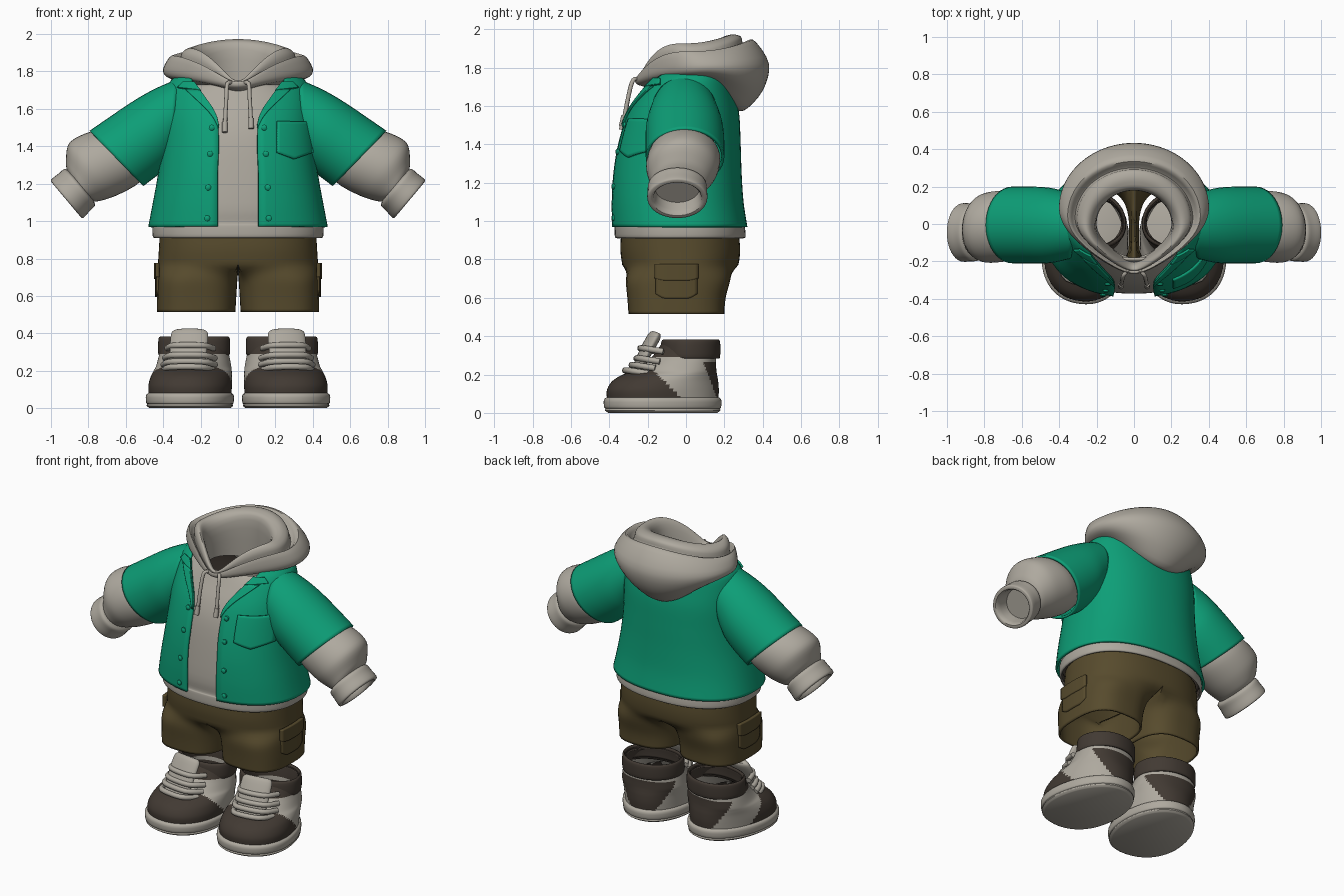
import bpy, bmesh
from math import sin, cos, pi, radians, asin
from mathutils import Vector, Matrix

cube = bpy.data.objects.get("Cube")
if cube:
    bpy.data.objects.remove(cube, do_unlink=True)


def material(name, rgb):
    m = bpy.data.materials.new(name)
    m.use_nodes = True
    m.diffuse_color = (*rgb, 1)
    bsdf = next(n for n in m.node_tree.nodes if n.type == 'BSDF_PRINCIPLED')
    bsdf.inputs["Base Color"].default_value = (*rgb, 1)
    return m


green = material("shirt green", (.004, .345, .185))
grey = material("warm grey", (.425, .397, .345))
olive = material("olive", (.095, .07, .026))
brown = material("dark brown", (.054, .042, .033))


def dense(rows, k=4):
    """Smoothly interpolate a short table of section parameters."""
    out, last = [], len(rows) - 1
    for i in range(last):
        group = list(zip(rows[max(i - 1, 0)], rows[i], rows[i + 1], rows[min(i + 2, last)]))
        for s in range(k):
            t = s / k
            out.append([.5 * (2 * b + (c - a) * t + (2 * a - 5 * b + 4 * c - d) * t * t
                              + (3 * b - a - 3 * c + d) * t ** 3) for a, b, c, d in group])
    return out + [list(rows[-1])]


def power(v, p):
    return (1 if v >= 0 else -1) * abs(v) ** (2 / p)


def loft(name, rows, mats, closed=True, caps=False, thick=0, offset=-1, mirror=False,
         lining=0, rule=None, skip=None, move=None):
    """Skin a list of point rings; rings run counter-clockwise along the loft direction."""
    bm = bmesh.new()
    grid = [[bm.verts.new(p) for p in row] for row in rows]
    n = len(rows[0])
    for i in range(len(rows) - 1):
        for j in range(n if closed else n - 1):
            if skip and skip(i, j):
                continue
            k = (j + 1) % n
            bm.faces.new((grid[i][j], grid[i][k], grid[i + 1][k], grid[i + 1][j]))
    if caps:
        bm.faces.new(grid[0][::-1])
        bm.faces.new(grid[-1])
    bmesh.ops.delete(bm, geom=[v for v in bm.verts if not v.link_faces], context='VERTS')
    if rule:
        for f in bm.faces:
            f.material_index = rule(f.calc_center_median())
    me = bpy.data.meshes.new(name)
    bm.to_mesh(me)
    bm.free()
    for m in mats:
        me.materials.append(m)
    if move:
        me.transform(move)
    me.shade_smooth()
    me.set_sharp_from_angle(angle=radians(45))
    ob = bpy.data.objects.new(name, me)
    bpy.context.scene.collection.objects.link(ob)
    if mirror:
        ob.modifiers.new("Mirror", 'MIRROR')
    if thick:
        s = ob.modifiers.new("Thickness", 'SOLIDIFY')
        s.thickness, s.offset, s.material_offset = thick, offset, lining
    return ob


def ring(c, d, a, b, n=32):
    """Ellipse around c, square to d; b is the radius towards y."""
    d = Vector(d).normalized()
    side = Vector((0, 1, 0)) if abs(d.y) < .95 else Vector((1, 0, 0))
    u = side.cross(d).normalized()
    v = d.cross(u)
    return [Vector(c) + u * a * cos(2 * pi * j / n) + v * b * sin(2 * pi * j / n) for j in range(n)]


def tube(name, path, r, mat, **kw):
    pts = [Vector(p) for p in dense(path)]
    rows = []
    for i, p in enumerate(pts):
        d = pts[min(i + 1, len(pts) - 1)] - pts[max(i - 1, 0)]
        rows.append(ring(p, d, r, r, 12))
    return loft(name, rows, [mat], caps=True, **kw)


def patch(name, f, mat, thick, n=12, **kw):
    rows = [[f(i / n, j / n) for i in range(n + 1)] for j in range(n + 1)]
    return loft(name, rows, [mat], closed=False, thick=thick, offset=1, **kw)


def section(z, rx, yf, yb, gap=0, p=2.3, n=64):
    """Horizontal body section, optionally open at the front by a half width."""
    t0 = asin((gap / rx) ** (p / 2)) if gap else 0
    count = n + 1 if gap else n
    ts = [t0 + (2 * pi - 2 * t0) * j / n for j in range(count)]
    return [Vector((rx * power(sin(t), p), (yf + yb) / 2 - (yb - yf) / 2 * power(cos(t), p), z)) for t in ts]


# Open overshirt: height, half width, front, back, half gap
shirt = dense([(.97, .48, -.39, .32, .11), (1.1, .455, -.393, .3, .11), (1.25, .428, -.385, .29, .11),
               (1.4, .41, -.36, .285, .105), (1.55, .4, -.315, .278, .115), (1.66, .388, -.255, .258, .18),
               (1.74, .367, -.2, .24, .24), (1.78, .325, -.16, .228, .25)], 5)
loft("overshirt_body", [section(*r) for r in shirt], [green], closed=False, thick=.015)


def shirt_row(z):
    for a, b in zip(shirt, shirt[1:]):
        if z <= b[0]:
            t = max(0, (z - a[0]) / (b[0] - a[0]))
            return [p + (q - p) * t for p, q in zip(a, b)]
    return shirt[-1]


def on_shirt(x, z, lift=0, p=2.3):
    _, rx, yf, yb, _ = shirt_row(z)
    y = (yf + yb) / 2 - (yb - yf) / 2 * max(0, 1 - abs(x / rx) ** p) ** (1 / p)
    return Vector((x, y - lift, z))


# Hoodie torso with a ribbed hem and dark lining
torso = [(.91, .445, -.36, .3), (.92, .456, -.371, .311), (.975, .456, -.371, .305), (.995, .442, -.366, .29),
         (1.1, .432, -.371, .278), (1.4, .388, -.336, .26), (1.55, .375, -.291, .252), (1.66, .358, -.23, .23),
         (1.73, .27, -.19, .205)]
loft("hoodie_torso", [section(*r) for r in dense(torso)], [grey, brown], thick=.012, lining=1)

# Hood collar with two rolls: half width, front, back, then heights at front, side, back
hood = [(.25, -.18, .22, 1.68, 1.73, 1.6), (.3, -.22, .3, 1.7, 1.75, 1.575), (.38, -.25, .4, 1.71, 1.77, 1.68),
        (.4, -.265, .432, 1.725, 1.815, 1.82), (.355, -.262, .35, 1.745, 1.885, 1.945),
        (.315, -.24, .3, 1.72, 1.84, 1.915), (.3, -.25, .285, 1.742, 1.9, 1.962),
        (.25, -.24, .225, 1.75, 1.925, 1.97), (.21, -.215, .18, 1.73, 1.86, 1.92), (.2, -.19, .19, 1.66, 1.68, 1.66)]


def hood_ring(w, yf, yb, zf, zs, zb, n=72):
    pts = []
    for j in range(n):
        t = 2 * pi * j / n
        c = cos(t)
        x = w * sin(t) * (1 - .45 * max(0, c) ** 2)
        z = zs + (zf - zs) * c ** 3 if c > 0 else zs + (zb - zs) * c * c
        pts.append(Vector((x, (yf + yb) / 2 - (yb - yf) / 2 * c, z)))
    return pts


loft("hood", [hood_ring(*r) for r in dense(hood)], [grey])


# Arms: x, z, y, radius in the front plane, radius in depth, droop angle
def arm(name, rows, mat, k=5, **kw):
    rings = [ring((x, y, z), (cos(radians(g)), 0, -sin(radians(g))), a, b, 40)
             for x, z, y, a, b, g in dense(rows, k)]
    return loft(name, rings, [mat], mirror=True, **kw)


arm("overshirt_sleeves", [(.34, 1.547, -.01, .21, .175, -4), (.44, 1.485, -.008, .2, .2, 20),
                          (.545, 1.41, -.005, .201, .205, 36), (.65, 1.335, -.005, .206, .205, 44)],
    green, thick=.015)
arm("hoodie_sleeves", [(.6, 1.37, -.01, .165, .165, 44), (.68, 1.33, -.01, .192, .188, 43),
                       (.78, 1.275, -.02, .187, .187, 41), (.83, 1.215, -.03, .14, .155, 40),
                       (.845, 1.19, -.04, .11, .135, 40)], grey)
cuff = [(.84, 1.19, .108, .138), (.848, 1.18, .128, .153), (.875, 1.155, .13, .155), (.908, 1.124, .134, .157),
        (.917, 1.115, .128, .15), (.912, 1.12, .105, .125), (.85, 1.17, .095, .115)]
arm("sleeve_cuffs", [(x, z, -.045, a, b, 40) for x, z, a, b in cuff], grey, 3, caps=True)


# Lapels and collar points along the open front
def lapel(u, v):
    z = 1.5 + .2 * v
    edge = shirt_row(z)[4] - .006
    return on_shirt(edge + u * (.005 + .07 * v), z, .001)


def collar_point(u, v):
    z = 1.695 + .045 * v + .015 * u * (1 - v)
    return on_shirt(shirt_row(z)[4] - .01 + u * (.11 - .05 * v), z, .001)


patch("lapels", lapel, green, .01, mirror=True)
patch("collar_points", collar_point, green, .012, mirror=True)


# Chest pocket
def chest_pocket(u, v):
    low = 1.365 - .035 * (1 - abs(2 * u - 1))
    return on_shirt(.205 + .185 * u, low + (1.53 - low) * v, -.002)


patch("left_chest_pocket", chest_pocket, green, .014)

# Buttons down both front edges
for i, (x, z) in enumerate([(.165, 1.015), (.16, 1.18), (.15, 1.36), (.14, 1.5)]):
    c = on_shirt(x, z)
    dome = [ring(c - Vector((0, h, 0)), (0, -1, 0), r, r, 16) for h, r in [(-.01, .016), (.006, .016), (.012, .009)]]
    loft("button_pair_%d" % (i + 1), dome, [green], caps=True, mirror=True)

# Drawstrings with thicker tips
for side, x, end in (("right", -.07, 1.5), ("left", .07, 1.52)):
    path = [(x * .4, -.24, 1.735), (x * .8, -.275, 1.735), (x * .9, -.3, 1.65), (x, -.325, end)]
    tube(side + "_drawstring", path, .011, grey)
    tube(side + "_drawstring_tip", [(x, -.322, end + .03), (x, -.335, end - .025)], .015, grey)

# Shorts: height, front, back, outer x, inner x, leg amount (zero above the crotch)
shorts = dense([(.515, -.3, .2, .434, .014, 1), (.6, -.306, .207, .434, .009, 1), (.69, -.318, .235, .432, .004, .85),
                (.77, -.332, .272, .428, .001, 0), (.85, -.342, .282, .423, 0, 0), (.935, -.338, .275, .418, 0, 0)])
OUT, ALL = 32, 48


def shorts_ring(z, yf, yb, xo, xi, leg):
    leg = min(1, max(0, leg))
    yc, h = (yf + yb) / 2, (yb - yf) / 2
    pts = []
    for j in range(ALL):
        if j <= OUT:
            t = pi * j / OUT
            hip = Vector((abs(xo * power(sin(t), 2.4)) if 0 < j < OUT else 0, yc - h * power(cos(t), 2.4), z))
            g = radians(-50 + 280 * j / OUT)
        else:
            s = (j - OUT) / (ALL - OUT)
            hip = Vector((0, yb + (yf - yb) * s, z - .03 * sin(pi * s)))
            g = radians(230 + 80 * s)
        cx, a = (xo + xi) / 2, (xo - xi) / 2
        limb = Vector((cx + a * power(sin(g), 2.8), yc - h * power(cos(g), 2.8), z))
        pts.append(hip.lerp(limb, leg))
    return pts


loft("shorts", [shorts_ring(*r) for r in shorts], [olive], thick=.012, mirror=True,
     skip=lambda i, j: j >= OUT and shorts[i][5] <= 0)


# Cargo pockets with flaps on the outer legs
def cargo(low, high, bevel, wide):
    def f(u, v):
        e = 2 * u - 1
        z0 = low + bevel * max(0, abs(e) - .6) / .4
        return Vector((.429 - .009 * e * e, -.05 + wide * e, z0 + (high - z0) * v))
    return f


patch("cargo_pockets", cargo(.595, .74, .025, .107), olive, .014, mirror=True)
patch("cargo_flaps", cargo(.69, .775, .012, .112), olive, .02, mirror=True)

# Shoes, turned slightly outwards
turn = Matrix.Translation((.252, -.12, 0)) @ Matrix.Rotation(radians(8), 4, 'Z') @ Matrix.Translation((0, .12, 0))
shoe = dict(mirror=True, move=turn)


def shoe_ring(z, yf, yb, hw, toe=.1):
    """Outline whose toe end is widened or narrowed by a fraction."""
    pts = section(z, hw, yf, yb, p=2.15, n=96)
    for p in pts:
        p.x *= 1 - toe * (p.y - (yf + yb) / 2) / (yb - yf) * 2
    return pts


def shoe_colour(c):
    toe = c.z < .22 and c.y < -.06 - .95 * (c.z - .08)
    heel = c.z < .262 and c.y > .14 - .45 * (c.z - .1)
    return 0 if toe or heel or c.z > .29 else 1


sole = [(0, -.405, .163, .212), (.012, -.422, .18, .227), (.022, -.419, .177, .224), (.03, -.427, .184, .23),
        (.068, -.428, .185, .231), (.083, -.41, .168, .215)]
upper = [(.07, -.412, .17, .217, .1), (.12, -.412, .172, .22, .08), (.165, -.385, .168, .215, 0),
         (.197, -.335, .162, .207, -.1), (.222, -.27, .158, .198, -.16), (.265, -.205, .155, .19, -.12),
         (.31, -.16, .158, .182, -.03), (.36, -.125, .165, .18, 0)]
ankle = [(.283, -.115, .165, .178), (.292, -.13, .178, .191), (.37, -.125, .178, .19), (.383, -.11, .165, .178)]
loft("shoe_soles", [shoe_ring(*r) for r in dense(sole, 3)], [grey], caps=True, **shoe)
loft("shoe_uppers", [shoe_ring(*r) for r in dense(upper, 7)], [brown, grey], thick=.015, rule=shoe_colour, **shoe)
loft("shoe_ankle_pads", [shoe_ring(*r) for r in dense(ankle)], [brown], thick=.02, **shoe)

# Tongues and laces
tongue = dense([(-.27, .19, .09, .025), (-.22, .3, .1, .03), (-.168, .395, .1, .032), (-.155, .417, .08, .02)])
loft("shoe_tongues", [ring((0, y, z), (0, .45, .9), a, b) for y, z, a, b in tongue], [grey], caps=True, **shoe)
for i, (w, y, z) in enumerate([(.125, -.235, .335), (.135, -.255, .283), (.14, -.28, .248), (.13, -.315, .22)]):
    path = [(-w, y + .1, z - .015), (-.6 * w, y + .01, z), (.6 * w, y + .01, z), (w, y + .1, z - .015)]
    tube("shoe_lace_%d" % (i + 1), path, .016, grey, **shoe)
